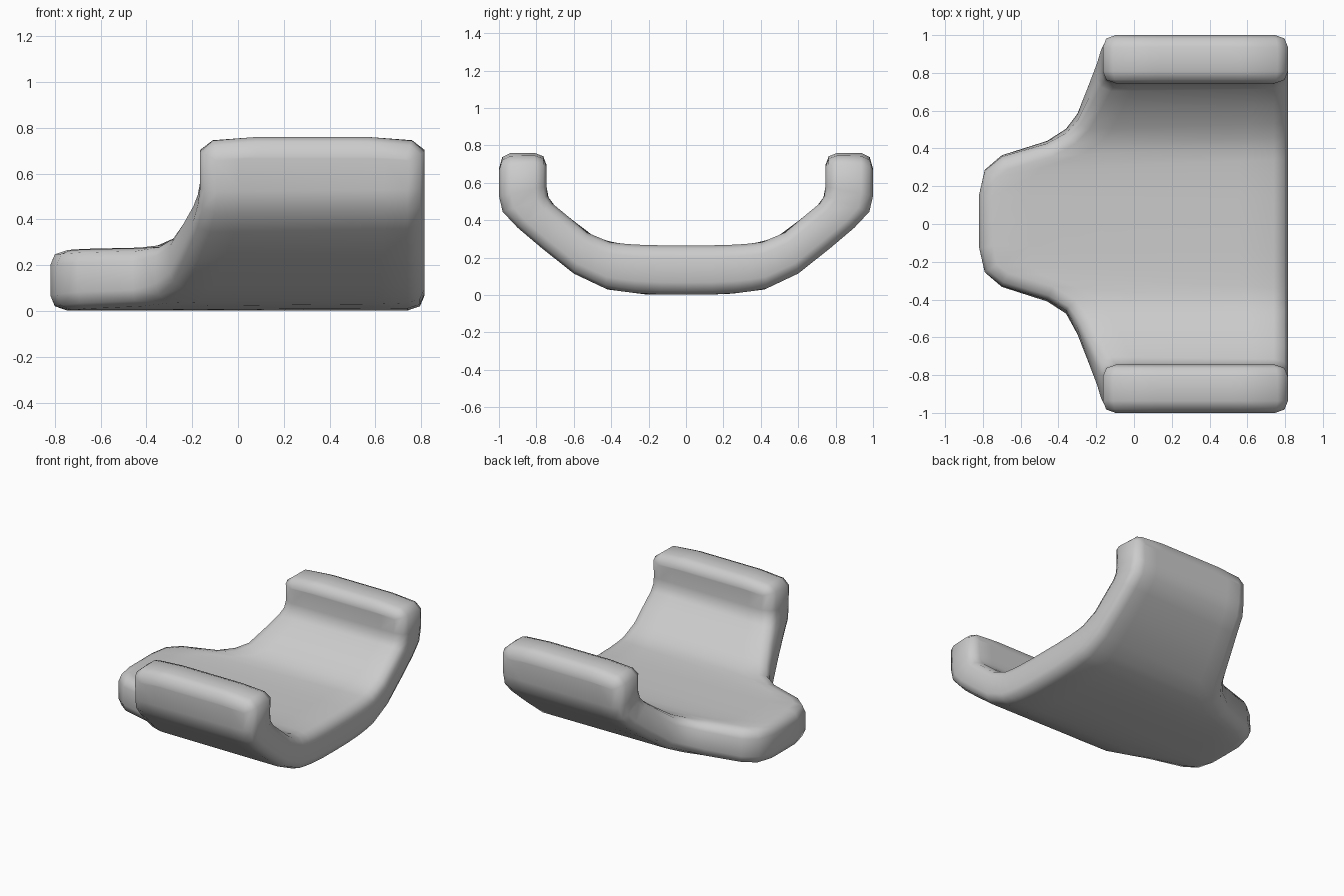
import bpy, bmesh, math
from mathutils import Vector

if "Cube" in bpy.data.objects:
    bpy.data.objects.remove(bpy.data.objects["Cube"])

# Half profile of the cradle: (distance along sheet, outer y, outer z, inner y, inner z)
PROFILE = [
    (0.00, 0.00, 0.002, 0.00, 0.266), (0.22, 0.22, 0.004, 0.22, 0.266),
    (0.41, 0.42, 0.030, 0.40, 0.280), (0.58, 0.60, 0.115, 0.53, 0.335),
    (0.755, 0.77, 0.250, 0.63, 0.420), (0.90, 0.90, 0.360, 0.715, 0.490),
    (0.98, 0.98, 0.445, 0.74, 0.530), (1.045, 1.00, 0.530, 0.745, 0.580),
    (1.25, 1.00, 0.760, 0.745, 0.760)]
# Half outline of the unrolled sheet: (distance along sheet, left x, right x)
R = 0.815
OUTLINE = [
    (0, -0.82, R), (0.14, -0.82, R), (0.27, -0.79, R), (0.345, -0.70, R),
    (0.42, -0.46, R), (0.485, -0.36, R), (0.58, -0.30, R), (0.755, -0.24, R),
    (0.90, -0.195, R), (0.98, -0.175, R), (1.045, -0.165, R), (1.19, -0.165, R),
    (1.235, -0.11, 0.76), (1.25, 0.08, 0.57)]
# Rounded rim: (position through thickness, inset from outline)
LAYERS = [(0, 0.075), (0.07, 0.02), (0.25, 0), (0.75, 0), (0.93, 0.02), (1, 0.075)]
COLS = 8


def bend(p, t):
    """Map a point of the flat sheet to the curved cradle."""
    x, s = p
    a = min(abs(s), 1.25)
    for k0, k1 in zip(PROFILE, PROFILE[1:]):
        if a <= k1[0]:
            break
    f = (a - k0[0]) / (k1[0] - k0[0])
    oy, oz, iy, iz = [u + (v - u) * f for u, v in zip(k0[1:], k1[1:])]
    y, z = oy + (iy - oy) * t, oz + (iz - oz) * t
    return (x, math.copysign(y, s), z)


# Full outline rows; the front tab sits slightly off centre
rows = []
for s, l, r in [(-s, l, r) for s, l, r in OUTLINE[:0:-1]] + OUTLINE:
    shift = 0.015 if l < -0.32 else 0
    rows.append((Vector((l, s + shift)), Vector((r, s))))
n = len(rows)

# Perimeter of the sheet grid, as (row, column) in order
keys = ([(i, 0) for i in range(n)] + [(n - 1, j) for j in range(1, COLS)]
        + [(i, COLS) for i in range(n - 1, -1, -1)]
        + [(0, j) for j in range(COLS - 1, 0, -1)])
edge = [rows[i][0].lerp(rows[i][1], j / COLS) for i, j in keys]


def inset(d):
    out = []
    for k, p in enumerate(edge):
        a = (p - edge[k - 1]).normalized()
        b = (edge[(k + 1) % len(edge)] - p).normalized()
        t = (a + b).normalized()
        out.append(p + Vector((t.y, -t.x)) * d)
    return out


bm = bmesh.new()

# Rounded rim rings
rings = [[bm.verts.new(bend(p, t)) for p in inset(d)] for t, d in LAYERS]
for a, b in zip(rings, rings[1:]):
    for k in range(len(a)):
        bm.faces.new((a[k - 1], a[k], b[k], b[k - 1]))

# Outer and inner skins
for ring, (t, d) in ((rings[0], LAYERS[0]), (rings[-1], LAYERS[-1])):
    flat = dict(zip(keys, inset(d)))
    grid = dict(zip(keys, ring))
    for i in range(1, n - 1):
        for j in range(1, COLS):
            p = flat[i, 0].lerp(flat[i, COLS], j / COLS)
            grid[i, j] = bm.verts.new(bend(p, t))
    for i in range(n - 1):
        for j in range(COLS):
            bm.faces.new((grid[i, j], grid[i, j + 1], grid[i + 1, j + 1], grid[i + 1, j]))

bmesh.ops.recalc_face_normals(bm, faces=bm.faces)
mesh = bpy.data.meshes.new("cradle_bracket")
bm.to_mesh(mesh)
bm.free()
cradle = bpy.data.objects.new("cradle_bracket", mesh)
bpy.context.collection.objects.link(cradle)
bpy.context.view_layer.objects.active = cradle
cradle.select_set(True)
bpy.ops.object.shade_smooth_by_angle(angle=math.radians(75))
